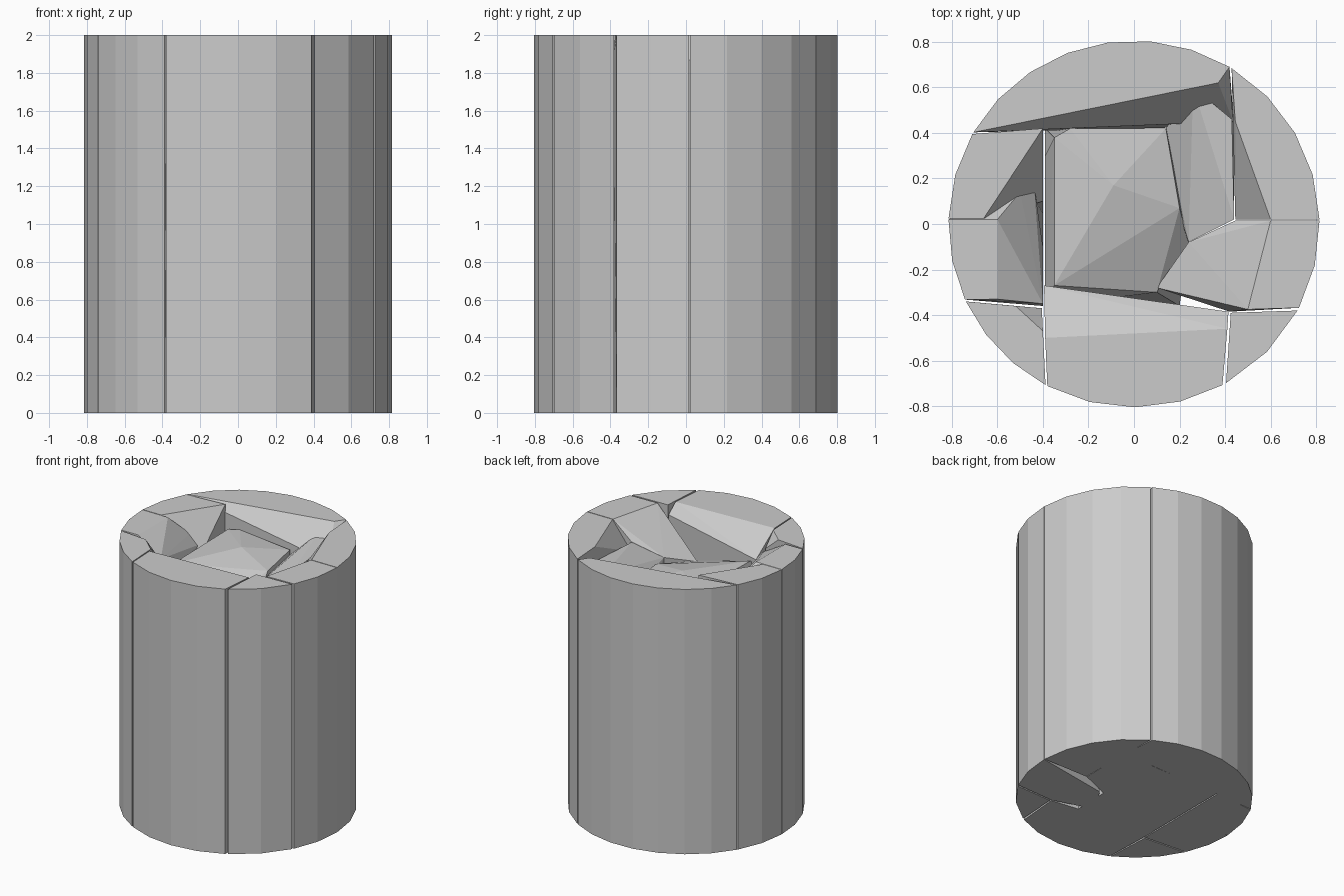
import bpy, bmesh, math

if "Cube" in bpy.data.objects:
    bpy.data.objects.remove(bpy.data.objects["Cube"])

RX, RY, H = 0.815, 0.805, 2.0


def arc(p0, p1, step=13):
    """Points on the round outline, counter-clockwise from p0 to p1."""
    a0 = math.atan2(p0[1], p0[0])
    a1 = math.atan2(p1[1], p1[0])
    if a1 < a0:
        a1 += 2 * math.pi
    n = max(1, round(math.degrees(a1 - a0) / step))
    return [(RX * math.cos(a0 + (a1 - a0) * i / n),
             RY * math.sin(a0 + (a1 - a0) * i / n)) for i in range(n + 1)]


def block(name, foot, rim, inner):
    """Convex chunk: foot outline at z=0, rim outline at z=2, extra inner points."""
    bm = bmesh.new()
    pts = [(x, y, 0) for x, y in foot] + [(x, y, H) for x, y in rim] + inner
    for p in pts:
        bm.verts.new(p)
    res = bmesh.ops.convex_hull(bm, input=bm.verts[:])
    loose = {v for v in res["geom_interior"] if isinstance(v, bmesh.types.BMVert)}
    bmesh.ops.delete(bm, geom=list(loose), context='VERTS')
    bmesh.ops.dissolve_limit(bm, angle_limit=0.01, verts=bm.verts[:], edges=bm.edges[:])
    bmesh.ops.recalc_face_normals(bm, faces=bm.faces[:])
    me = bpy.data.meshes.new(name)
    bm.to_mesh(me)
    bm.free()
    ob = bpy.data.objects.new(name, me)
    bpy.context.collection.objects.link(ob)


def wall(name, p0, p1, foot, rim, inner):
    a = arc(p0, p1)
    block(name, a + foot, a + rim, inner)


# Outer wall chunks, arranged as a pinwheel
wall("back_wall", (.42, .70), (-.71, .41),
     [(.44, .43)], [(.37, .62)],
     [(-.40, .425, 1.86), (.23, .46, 1.80), (.435, .45, 1.78)])
wall("right_back_wall", (.81, .02), (.43, .695),
     [(.445, .02)], [(.445, .45), (.60, .02)], [(.445, .02, 1.80)])
wall("right_front_wall", (.71, -.365), (.81, .015),
     [(.24, -.08), (.10, -.28), (.42, -.38)],
     [(.60, .015), (.50, -.375)],
     [(.445, .015, 1.87), (.24, -.08, 1.77), (.10, -.28, 1.70), (.42, -.385, 1.88)])
wall("front_right_wall", (.40, -.70), (.70, -.375),
     [(.425, -.39)], [(.425, -.39)], [])
wall("front_wall", (-.375, -.71), (.385, -.71),
     [(-.395, -.27), (.415, -.385)], [(-.39, -.50), (.41, -.46)],
     [(-.395, -.27, 1.85), (.415, -.385, 1.93)])
wall("front_left_wall", (-.74, -.345), (-.385, -.71),
     [(-.405, -.37)], [(-.40, -.47), (-.52, -.36)], [(-.405, -.37, 1.9)])
wall("left_front_wall", (-.81, .02), (-.74, -.335),
     [(-.40, -.36), (-.40, .10)], [(-.60, .02), (-.60, -.33)],
     [(-.40, -.35, 1.88), (-.40, -.1, 1.78), (-.44, .18, 1.78), (-.50, .14, 1.86)])
wall("left_back_wall", (-.71, .40), (-.81, .025),
     [(-.40, .42), (-.40, .025)], [(-.40, .42), (-.66, .025)],
     [(-.40, .42, 1.8), (-.40, .1, 1.70), (-.60, .025, 1.82)])

# Sunken uneven filling
block("floor_fill",
      [(-.39, -.36), (.20, -.36), (.22, .42), (-.39, .42)], [],
      [(-.35, -.27, 1.83), (-.35, .38, 1.84), (-.28, .42, 1.84), (.14, .42, 1.80),
       (-.09, .17, 1.855), (.20, .07, 1.79), (.10, -.30, 1.70), (.24, -.08, 1.69),
       (-.39, .30, 1.70), (-.39, -.36, 1.70)])
block("right_fill",
      [(.20, -.08), (.44, .02), (.44, .44), (.14, .42)], [],
      [(.26, .60, 1.90), (.43, .46, 1.90), (.44, .02, 1.87), (.24, -.08, 1.77),
       (.22, -.02, 1.75), (.14, .42, 1.76), (.23, .47, 1.82)])
